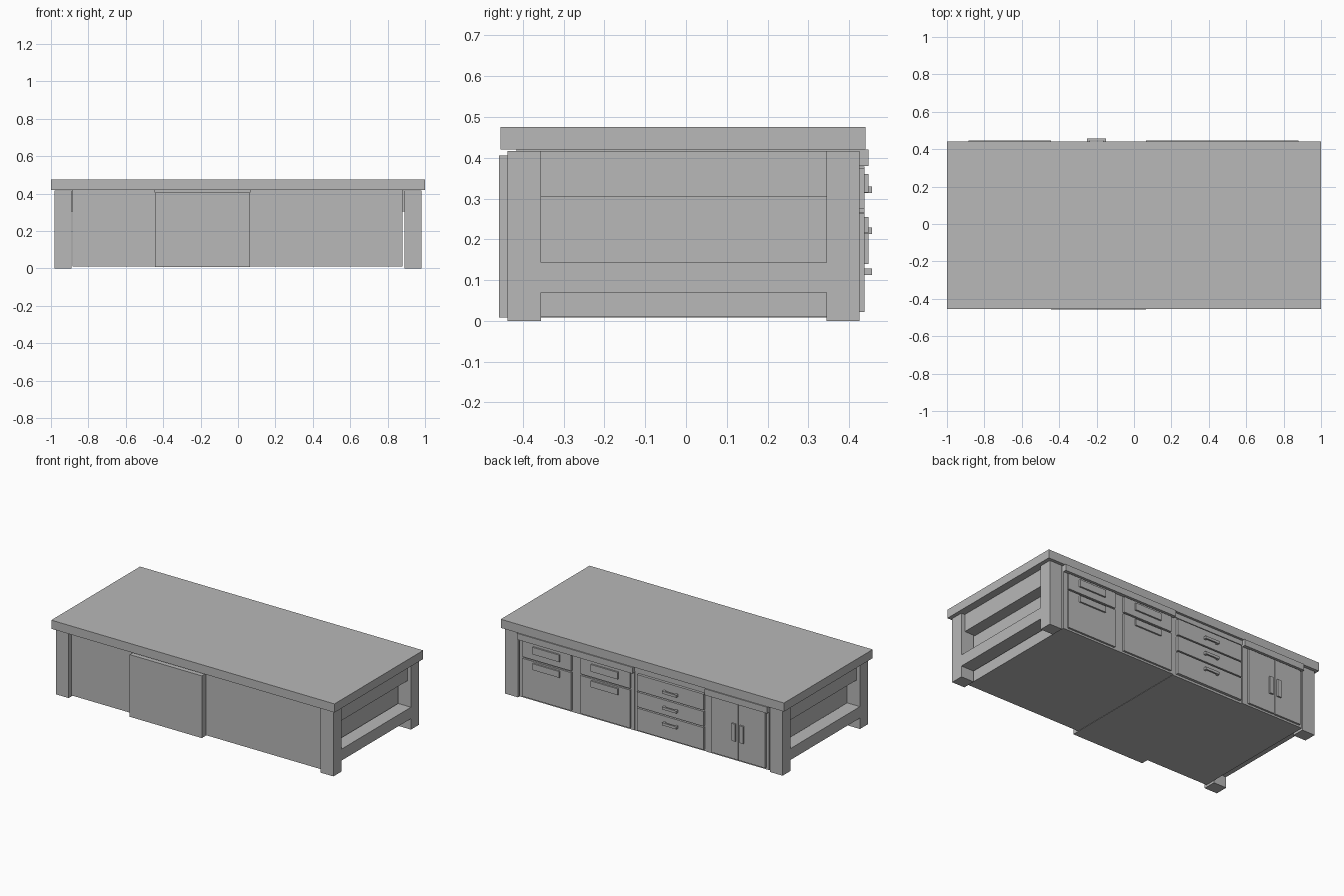
import bpy

cube = bpy.data.objects.get("Cube")
if cube:
    bpy.data.objects.remove(cube, do_unlink=True)

GREY = (0.48, 0.48, 0.48, 1.0)
mat = bpy.data.materials.new("plain grey")
mat.use_nodes = True
mat.diffuse_color = GREY
mat.node_tree.nodes["Principled BSDF"].inputs["Base Color"].default_value = GREY


def box(name, x, y, z):
    """Box from (min, max) pairs on each axis."""
    bpy.ops.mesh.primitive_cube_add(size=1, location=[(a + b) / 2 for a, b in (x, y, z)])
    ob = bpy.context.object
    ob.name = name
    ob.scale = [abs(b - a) for a, b in (x, y, z)]
    bpy.ops.object.transform_apply(location=False, rotation=False, scale=True)
    ob.data.materials.append(mat)
    return ob


# Worktop
box("worktop", (-1, 1), (-0.455, 0.44), (0.42, 0.475))

# Legs and end rails
for side, s in (("right", -1), ("left", 1)):
    for end, y in (("front", (-0.437, -0.355)), ("back", (0.345, 0.425))):
        box(f"{side}_{end}_leg", (s * 0.89, s * 0.98), y, (0, 0.416))
    box(f"{side}_lower_rail", (s * 0.89, s * 0.98), (-0.356, 0.346), (0.07, 0.143))
    box(f"{side}_upper_rail", (s * 0.88, s * 0.955), (-0.356, 0.346), (0.305, 0.416))

# Cabinet bodies, the middle one set forward
box("right_cabinet", (-0.885, -0.445), (-0.415, 0.425), (0.01, 0.42))
box("middle_cabinet", (-0.445, 0.065), (-0.458, 0.42), (0.008, 0.405))
box("left_cabinet", (0.065, 0.88), (-0.415, 0.425), (0.01, 0.42))

# Header strips above the drawers and doors
box("right_header", (-0.885, -0.445), (0.42, 0.447), (0.38, 0.42))
box("middle_header", (-0.445, 0.065), (0.38, 0.425), (0.39, 0.42))
box("left_header", (0.065, 0.88), (0.42, 0.447), (0.38, 0.42))

FACE = (0.415, 0.437)
PULL = (0.435, 0.447)

# Two bays, each a drawer above a door with plate pulls
for bay, x0, x1 in (("outer", 0.505, 0.85), ("inner", 0.09, 0.44)):
    mid = (x0 + x1) / 2
    for part, z, pull_z in (("drawer", (0.275, 0.375), (0.315, 0.36)),
                            ("door", (0.022, 0.265), (0.215, 0.255))):
        box(f"{bay}_{part}", (x0, x1), FACE, z)
        box(f"{bay}_{part}_pull", (mid - 0.095, mid + 0.095), PULL, pull_z)

# Stack of three drawers with bar handles
for i, z in enumerate(((0.275, 0.378), (0.172, 0.267), (0.022, 0.164))):
    box(f"stack_drawer_{i + 1}", (-0.43, 0.04), FACE, z)
    bar = 0.322 - 0.101 * i
    box(f"stack_handle_bar_{i + 1}", (-0.25, -0.15), (0.446, 0.456), (bar - 0.008, bar + 0.008))
    for x in (-0.25, -0.165):
        box(f"stack_handle_post_{i + 1}", (x, x + 0.015), (0.43, 0.45), (bar - 0.008, bar + 0.008))

# Pair of doors with upright handles
for side, s in (("right", -1), ("left", 1)):
    c = -0.675
    box(f"pair_{side}_door", (c + s * 0.003, c + s * 0.19), FACE, (0.022, 0.375))
    box(f"pair_{side}_door_handle", (c + s * 0.015, c + s * 0.042), PULL, (0.14, 0.25))
